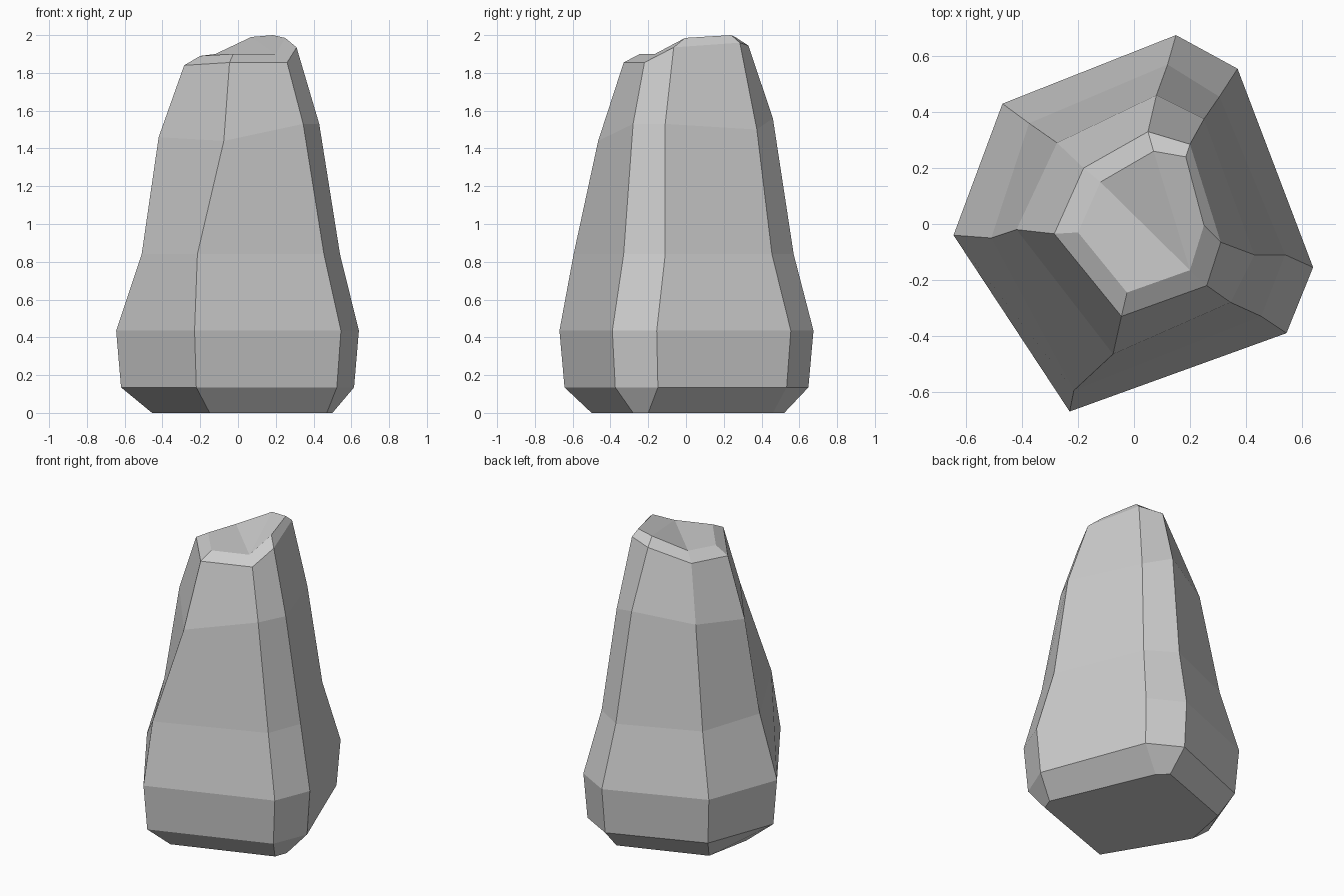
import bpy
import bmesh

# Remove the default object
default_object = bpy.data.objects.get("Cube")
if default_object:
    bpy.data.objects.remove(default_object, do_unlink=True)


def make_material(name, colour):
    material = bpy.data.materials.new(name)
    material.use_nodes = True
    material.diffuse_color = colour
    shader = material.node_tree.nodes["Principled BSDF"]
    shader.inputs["Base Color"].default_value = colour
    shader.inputs["Roughness"].default_value = 0.9
    return material


def level(height, outline):
    """Give a seven-cornered outline one height."""
    return [(x, y, height) for x, y in outline]


def scaled(outline, factor):
    return [(x * factor, y * factor) for x, y in outline]


def bridge(bm, lower, upper):
    """Join two matching rings with a band of flat facets."""
    count = len(lower)
    for i in range(count):
        j = (i + 1) % count
        bm.faces.new((lower[i], lower[j], upper[j], upper[i]))


# Outlines run counter-clockwise, starting at the left corner seen from the front
foot = [(-.455, .01), (-.15, -.5), (.47, -.28), (.5, -.2),
        (.215, .46), (.15, .52), (-.395, .32)]
belly = [(-.645, -.04), (-.23, -.67), (.545, -.39), (.64, -.155),
         (.37, .555), (.15, .675), (-.47, .43)]
waist = [(-.51, -.05), (-.215, -.595), (.455, -.33), (.54, -.11),
         (.305, .455), (.12, .57), (-.375, .36)]

# The upper rings are uneven, so each corner has its own height
shoulder = [(-.42, -.02, 1.46), (-.075, -.465, 1.44), (.345, -.28, 1.53),
            (.43, -.11, 1.53), (.25, .375, 1.5), (.08, .46, 1.56),
            (-.275, .29, 1.5)]
rim = [(-.285, -.035, 1.84), (-.045, -.33, 1.855), (.26, -.22, 1.855),
       (.31, -.065, 1.935), (.2, .285, 1.96), (.05, .33, 1.945),
       (-.18, .2, 1.85)]
crown = [(-.2, -.03, 1.89), (-.025, -.245, 1.9), (.2, -.165, 1.9),
         (.25, -.005, 1.985), (.185, .24, 2), (.07, .26, 1.99),
         (-.12, .15, 1.9)]

sections = [
    level(0, foot),
    level(.135, scaled(belly, .96)),
    level(.435, belly),
    level(.84, waist),
    shoulder,
    rim,
    crown,
]

# Stack the rings into the faceted boulder
bm = bmesh.new()
rings = [[bm.verts.new(point) for point in section] for section in sections]
for lower, upper in zip(rings, rings[1:]):
    bridge(bm, lower, upper)

# Flat underside
bm.faces.new(reversed(rings[0]))

# Broken top: low ledge, sloping step and high ledge
left, front, front_right, right, back_right, back, back_left = rings[-1]
bm.faces.new((left, front, front_right, back_left))
bm.faces.new((back_left, front_right, back))
bm.faces.new((front_right, right, back_right, back))
bmesh.ops.recalc_face_normals(bm, faces=bm.faces)

mesh = bpy.data.meshes.new("boulder")
bm.to_mesh(mesh)
bm.free()
mesh.materials.append(make_material("stone grey", (.6, .6, .6, 1)))
boulder = bpy.data.objects.new("boulder", mesh)
bpy.context.collection.objects.link(boulder)
